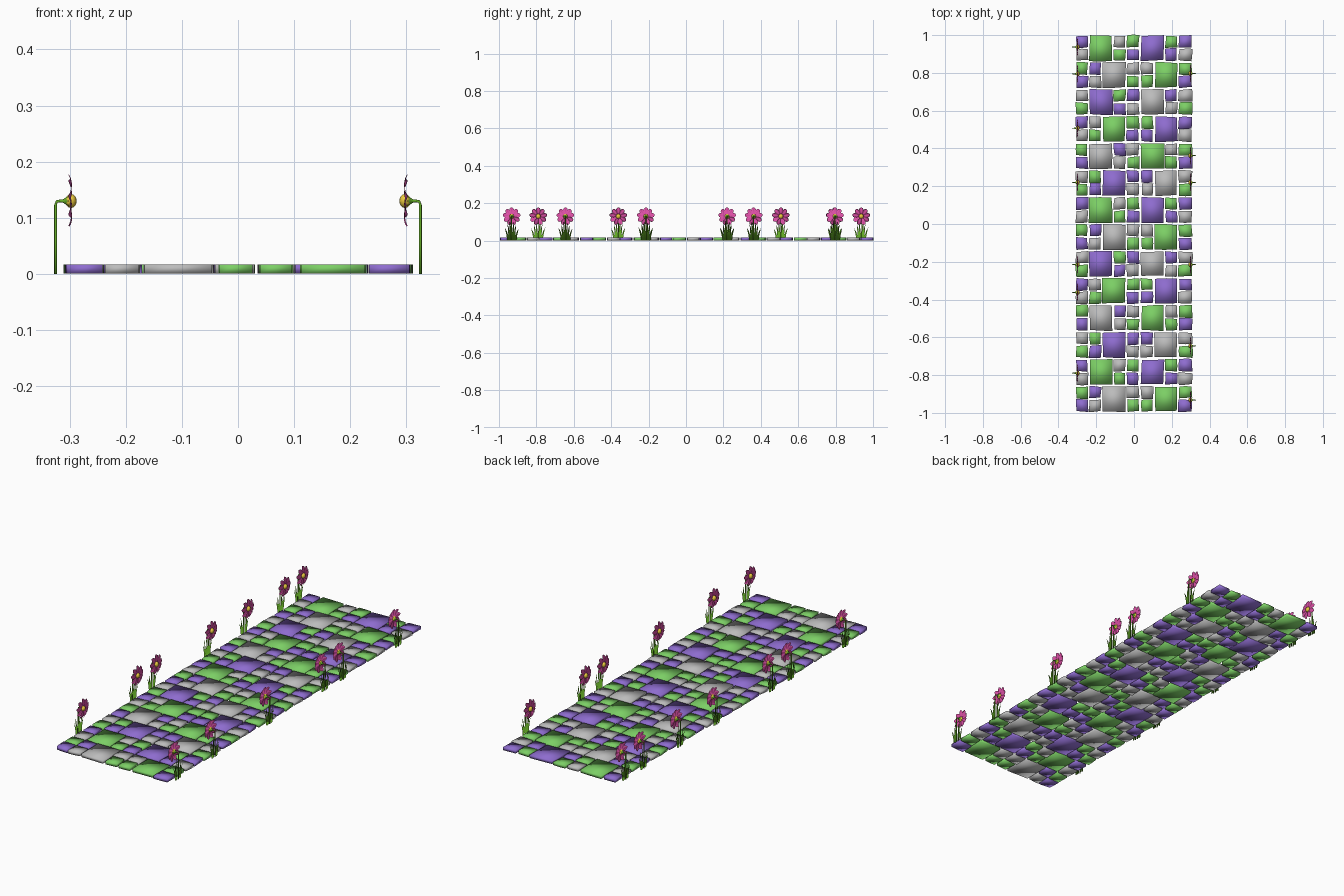
import bpy, bmesh, math, random
from mathutils import Vector, Matrix

if "Cube" in bpy.data.objects:
    bpy.data.objects.remove(bpy.data.objects["Cube"])
random.seed(4)


def material(name, rgb):
    m = bpy.data.materials.new(name)
    m.diffuse_color = (*rgb, 1)
    m.use_nodes = True
    m.node_tree.nodes["Principled BSDF"].inputs["Base Color"].default_value = m.diffuse_color
    return m


def mesh_from(bm, name, mat=None, smooth=True):
    bmesh.ops.recalc_face_normals(bm, faces=bm.faces)
    me = bpy.data.meshes.new(name)
    bm.to_mesh(me)
    bm.free()
    if mat:
        me.materials.append(mat)
    for p in me.polygons:
        p.use_smooth = smooth
    return me


def place(me, name, matrix=None):
    ob = bpy.data.objects.new(name, me)
    if matrix:
        ob.matrix_world = matrix
    bpy.context.collection.objects.link(ob)
    return ob


GREEN = material("stone_green", (0.2, 0.62, 0.13))
PURPLE = material("stone_purple", (0.27, 0.15, 0.62))
GREY = material("stone_grey", (0.5, 0.5, 0.5))
PINK = material("petal_pink", (0.72, 0.08, 0.38))
YELLOW = material("centre_yellow", (0.85, 0.6, 0.05))
LEAF = material("leaf_green", (0.13, 0.42, 0.02))

# Paving stones, gathered into one mesh per colour
beds = {c: bmesh.new() for c in "GPY"}


def stone(color, x0, x1, y0, y1):
    bm = beds[color]
    j = lambda: random.uniform(-0.004, 0.004)
    corners = [Vector((x + j(), y + j(), 0))
               for x, y in ((x0, y0), (x1, y0), (x1, y1), (x0, y1))]
    centre = sum(corners, Vector()) / 4
    ring = []
    for a, b in zip(corners, corners[1:] + corners[:1]):
        mid = (a + b) / 2
        ring += [a, mid + (mid - centre).normalized() * random.uniform(-0.001, 0.002)]
    low, high = [[bm.verts.new((p.x, p.y, z)) for p in ring] for z in (0.001, 0.017)]
    bm.faces.new(high)
    bm.faces.new(low[::-1])
    for i in range(8):
        k = (i + 1) % 8
        bm.faces.new((low[i], low[k], high[k], high[i]))


ROWS = 14
PITCH = 2 / ROWS
C0, C3, C6 = (-0.307, -0.245), (-0.037, 0.026), (0.237, 0.307)
for r in range(ROWS):
    top = 1 - r * PITCH - 0.003
    bot = top - PITCH + 0.011
    mid = (top + bot) / 2
    if r % 2 == 0:
        bigs = ((-0.236, -0.115), (0.038, 0.157))
        smalls = (C0, (-0.106, -0.046), C3, (0.167, 0.228), C6)
    else:
        bigs = ((-0.166, -0.046), (0.11, 0.228))
        smalls = (C0, (-0.236, -0.175), C3, (0.038, 0.1), C6)
    for (a, b), cols in zip(bigs, ("GYP", "PGY")):
        stone(cols[r % 3], a, b, bot, top)
    for c, (a, b) in enumerate(smalls):
        for s, (y0, y1) in enumerate(((mid + 0.004, top), (bot, mid - 0.004))):
            stone("PYG"[(2 * r + s + (0, 1, 2, 2, 0)[c]) % 3], a, b, y0, y1)
for c, name, mat in (("G", "green_stones", GREEN), ("P", "purple_stones", PURPLE),
                     ("Y", "grey_stones", GREY)):
    place(mesh_from(beds[c], name, mat), name)

# Flower parts, built for the left border facing +x with the stem foot at the origin
HEAD = 0.13

# Bent stem with a flared cup behind the petals
bm = bmesh.new()
path = [(0, 0, 0, .0025), (0, .06, 0, .0025), (0, .123, 0, .0025), (.002, .129, .7, .0025),
        (.007, HEAD, 1, .0025), (.013, HEAD, 1, .003), (.018, HEAD, 1, .006),
        (.024, HEAD, 1, .012)]
rings = []
for x, z, t, r in path:
    a = t * math.pi / 2
    side, up = Vector((0, 1, 0)), Vector((-math.cos(a), 0, math.sin(a)))
    rings.append([bm.verts.new(Vector((x, 0, z)) + r * (math.cos(k * math.pi / 4) * side
                 + math.sin(k * math.pi / 4) * up)) for k in range(8)])
for p, q in zip(rings, rings[1:]):
    for k in range(8):
        n = (k + 1) % 8
        bm.faces.new((p[k], p[n], q[n], q[k]))
bm.faces.new(rings[0])
bm.faces.new(rings[-1])
stem = mesh_from(bm, "stem", LEAF)

# Ring of nine curved petals
bm = bmesh.new()
N = 9
profile = [(.008, .003, .026), (.02, .008, .0285), (.032, .0125, .029),
           (.041, .0105, .027), (.047, .004, .024)]
for i in range(N):
    rot = Matrix.Translation((0, 0, HEAD)) @ Matrix.Rotation(i * 2 * math.pi / N, 4, 'X')
    rows = [[bm.verts.new(rot @ Vector((x - .0015 * (s == 0), s * w, r))) for s in (-1, 0, 1)]
            for r, w, x in profile]
    for p, q in zip(rows, rows[1:]):
        for k in (0, 1):
            bm.faces.new((p[k], p[k + 1], q[k + 1], q[k]))
bmesh.ops.solidify(bm, geom=bm.faces[:], thickness=0.001)
petals = mesh_from(bm, "petals", PINK)

# Domed flower centre
bm = bmesh.new()
bmesh.ops.create_uvsphere(bm, u_segments=12, v_segments=8, radius=0.0125,
                          matrix=Matrix.Translation((.0275, 0, HEAD)) @ Matrix.Diagonal((.8, 1, 1, 1)))
centre = mesh_from(bm, "flower_centre", YELLOW)

# Tuft of grass blades fanning out at the foot
bm = bmesh.new()
for y, lean, h, x in ((-.022, -.016, .065, .004), (-.014, -.009, .085, .001), (-.006, -.006, .1, .005),
                      (.006, .004, .108, .003), (.012, .01, .088, .005), (.02, .018, .07, .002),
                      (-.018, .004, .05, .006), (.016, -.003, .055, .0)):
    left, right = [], []
    for t, w in ((0, .004), (.4, .0045), (.75, .003)):
        c = y + lean * t * t
        left.append(bm.verts.new((x, c - w, h * t)))
        right.append(bm.verts.new((x, c + w, h * t)))
    tip = bm.verts.new((x, y + lean, h))
    for k in (0, 1):
        bm.faces.new((left[k], right[k], right[k + 1], left[k + 1]))
    bm.faces.new((left[2], right[2], tip))
bmesh.ops.solidify(bm, geom=bm.faces[:], thickness=0.001)
grass = mesh_from(bm, "grass_tuft", LEAF)

# Flowers along both borders, all facing the path
borders = ((-1, (.937, .795, .507, .22, -.215, -.362, -.79)),
           (1, (.797, .362, .22, -.215, -.645, -.932)))
for side, spots in borders:
    for y in spots:
        m = Matrix.Translation((side * .325, y, 0))
        if side > 0:
            m = m @ Matrix.Rotation(math.pi, 4, 'Z')
        for me in (stem, petals, centre, grass):
            place(me, me.name, m)
